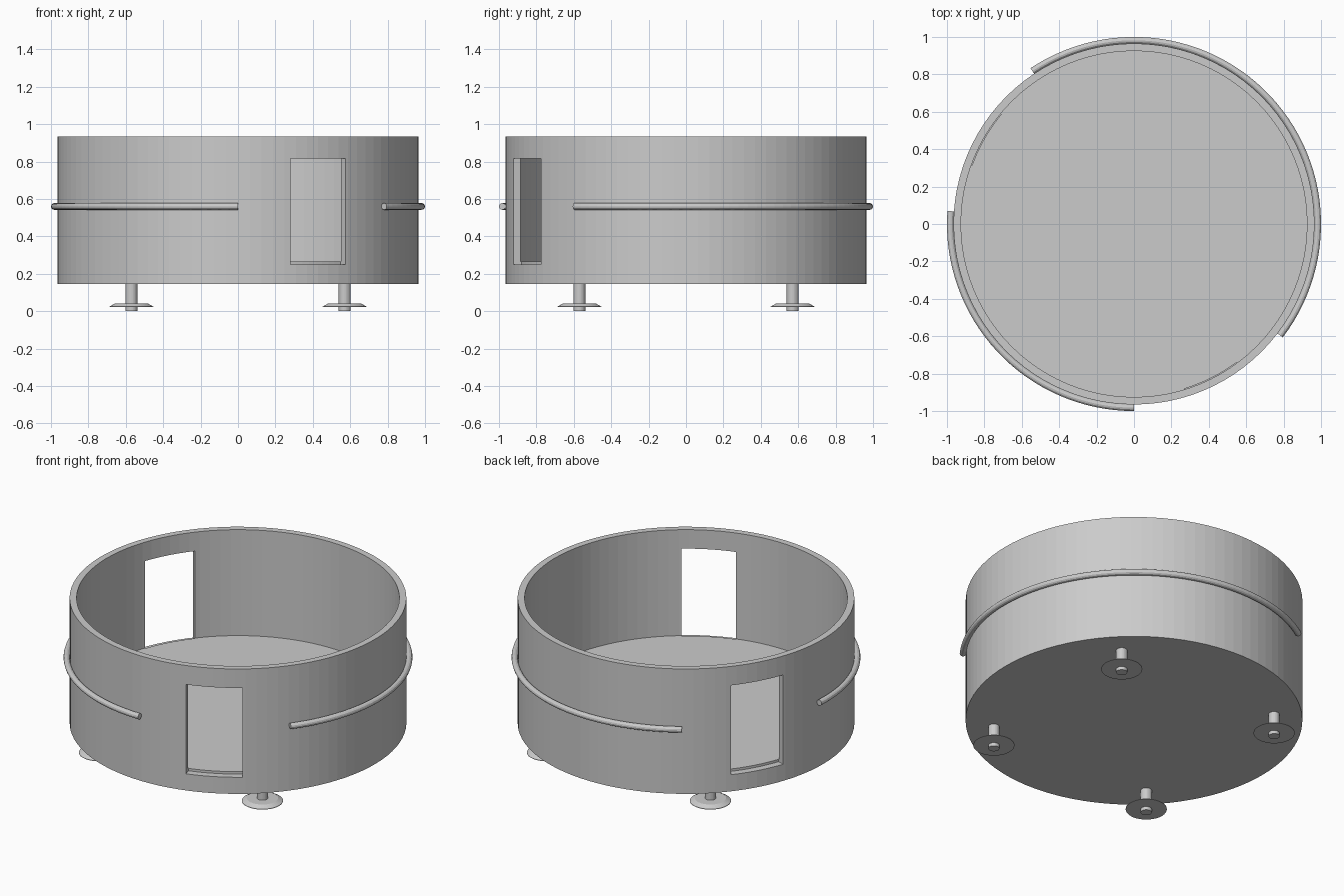
import bpy
import bmesh
from math import cos, sin, radians

default = bpy.data.objects.get("Cube")
if default:
    bpy.data.objects.remove(default, do_unlink=True)

# One plain grey for everything
GREY = (0.6, 0.6, 0.6, 1.0)
grey = bpy.data.materials.new("plain_grey")
grey.use_nodes = True
grey.diffuse_color = GREY
grey.node_tree.nodes["Principled BSDF"].inputs["Base Color"].default_value = GREY


def sweep(name, profile, start=0, end=360, steps=96, centre=(0, 0)):
    """Turn an (r, z) profile about the z axis; partial turns get end caps."""
    full = end - start == 360
    bm = bmesh.new()
    rings = []
    for i in range(steps if full else steps + 1):
        a = radians(start + (end - start) * i / steps)
        rings.append([bm.verts.new((r * cos(a), r * sin(a), z)) for r, z in profile])
    n = len(profile)
    for i in range(steps):
        here, there = rings[i], rings[(i + 1) % len(rings)]
        for j in range(n - 1 if full else n):
            k = (j + 1) % n
            bm.faces.new((here[j], there[j], there[k], here[k]))
    if not full:
        bm.faces.new(rings[0])
        bm.faces.new(rings[-1])
    bmesh.ops.remove_doubles(bm, verts=bm.verts, dist=1e-5)
    bmesh.ops.recalc_face_normals(bm, faces=bm.faces)
    mesh = bpy.data.meshes.new(name)
    bm.to_mesh(mesh)
    bm.free()
    mesh.materials.append(grey)
    obj = bpy.data.objects.new(name, mesh)
    obj.location = (centre[0], centre[1], 0)
    bpy.context.collection.objects.link(obj)
    return obj


# Round open tub: wall and thick floor in one turned shape
OUTER, INNER = 0.965, 0.925
BOTTOM, FLOOR, TOP = 0.145, 0.265, 0.935
tub = sweep("tub", [(0, BOTTOM), (OUTER, BOTTOM), (OUTER, TOP),
                    (INNER, TOP), (INNER, FLOOR), (0, FLOOR)])

# Two doorways cut through the wall
for start, end in ((-73, -53.4), (140.5, 160.2)):
    cutter = sweep("doorway_cutter", [(0.921, 0.25), (1.05, 0.25), (1.05, 0.815), (0.921, 0.815)],
                   start, end, 8)
    cutter.hide_render = True
    cut = tub.modifiers.new("doorway", 'BOOLEAN')
    cut.operation = 'DIFFERENCE'
    cut.solver = 'EXACT'
    cut.object = cutter
    bpy.context.view_layer.objects.active = tub
    bpy.ops.object.modifier_apply(modifier=cut.name)
    bpy.data.objects.remove(cutter, do_unlink=True)

# Two rails running part way round the outside
tube = [(0.982 + 0.018 * cos(radians(t)), 0.56 + 0.018 * sin(radians(t)))
        for t in range(0, 360, 30)]
sweep("short_rail", tube, 176, 270, 32)
sweep("long_rail", tube, -37.3, 123.6, 54)

# Four feet: a stem through a thin bevelled pad
for x in (-0.57, 0.57):
    for y in (-0.57, 0.57):
        side = ("front" if y < 0 else "back") + ("_left" if x > 0 else "_right")
        sweep(side + "_stem", [(0, 0), (0.032, 0), (0.032, 0.15), (0, 0.15)],
              steps=24, centre=(x, y))
        sweep(side + "_pad", [(0, 0.021), (0.118, 0.021), (0.118, 0.024),
                              (0.09, 0.04), (0, 0.04)],
              steps=36, centre=(x, y))
